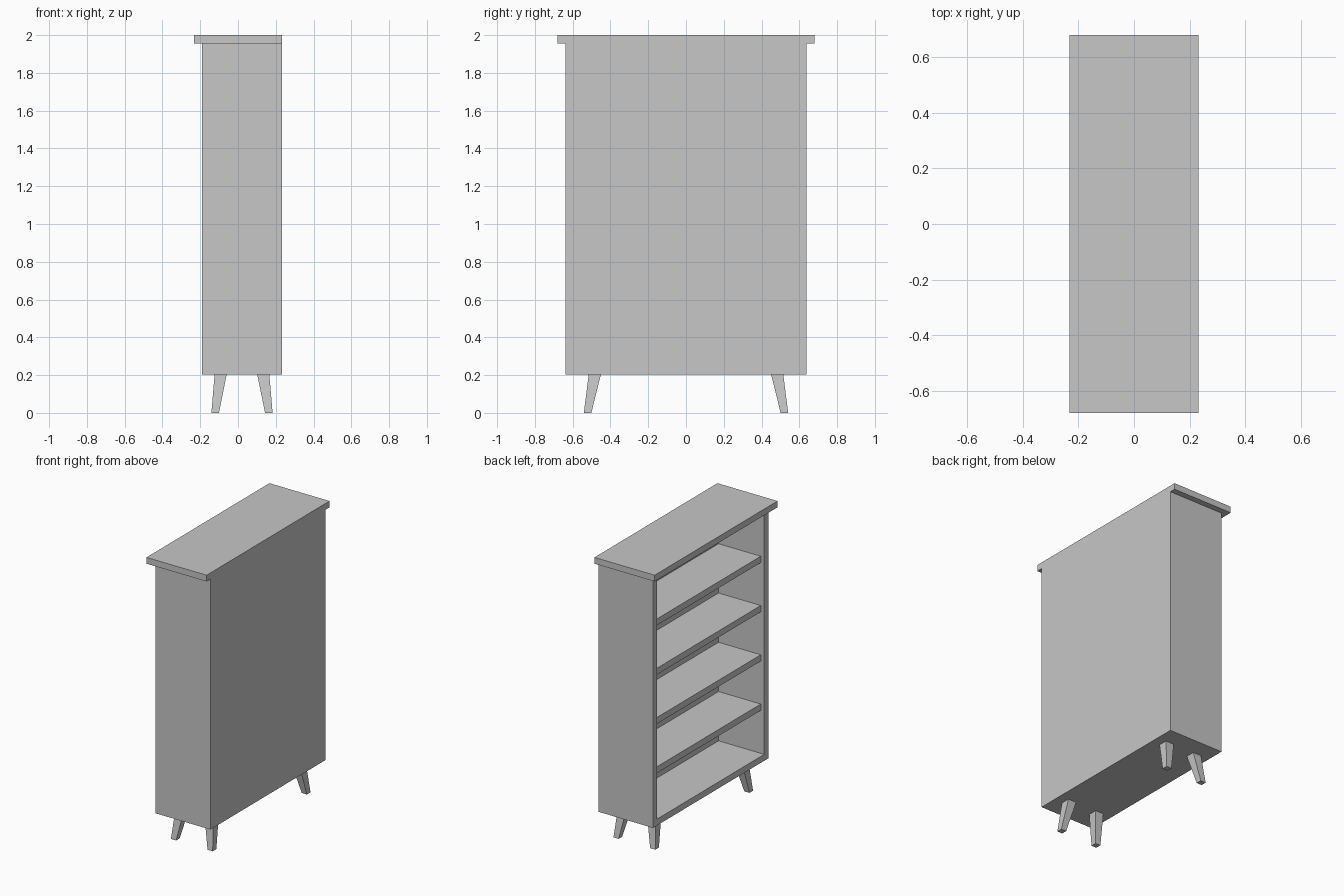
import bpy
import bmesh
from mathutils import Vector

cube = bpy.data.objects.get("Cube")
if cube:
    bpy.data.objects.remove(cube, do_unlink=True)

grey = bpy.data.materials.new("plain_grey")
grey.use_nodes = True
GREY = (0.57, 0.57, 0.57, 1)
grey.diffuse_color = GREY
grey.node_tree.nodes["Principled BSDF"].inputs["Base Color"].default_value = GREY


def add_part(name, low, high, shape=None):
    """Box between two corners; shape may move each vertex."""
    bm = bmesh.new()
    bmesh.ops.create_cube(bm, size=1)
    low, high = Vector(low), Vector(high)
    for v in bm.verts:
        v.co = Vector(l + (c + 0.5) * (h - l) for l, h, c in zip(low, high, v.co))
        if shape:
            shape(v)
    mesh = bpy.data.meshes.new(name)
    bm.to_mesh(mesh)
    bm.free()
    mesh.materials.append(grey)
    obj = bpy.data.objects.new(name, mesh)
    bpy.context.collection.objects.link(obj)
    return obj


# Main dimensions; the open side faces -x
OPEN, BACK, BACK_IN = -0.191, 0.233, 0.163
WIDE, BOARD = 0.638, 0.045
BASE, LID = 0.203, 1.956
INNER = WIDE - BOARD
FLOOR = BASE + BOARD

# Carcass
for side, label in ((-1, "front"), (1, "rear")):
    y = sorted((side * INNER, side * WIDE))
    add_part(label + "_side_panel", (OPEN, y[0], BASE), (BACK, y[1], LID))
add_part("back_panel", (BACK_IN, -INNER, BASE), (BACK, INNER, LID))
add_part("bottom_panel", (OPEN, -INNER, BASE), (BACK_IN, INNER, FLOOR))
add_part("inner_top_panel", (OPEN, -INNER, 1.93), (BACK_IN, INNER, LID))
add_part("top_slab", (-BACK, -0.68, LID), (BACK, 0.68, 2))

# Shelves, set back from the open edge
for i in range(1, 5):
    top = FLOOR + i * 0.345
    add_part(f"shelf_{i}", (OPEN + 0.027, -INNER, top - BOARD), (BACK_IN, INNER, top))

# Splayed, tapered legs
MID = (OPEN + BACK) / 2
for sx in (-1, 1):
    for sy in (-1, 1):
        def splay(v, sx=sx, sy=sy):
            upper = v.co.z > BASE / 2
            half = 0.032 if upper else 0.02
            cx, cy = (0.113, 0.483) if upper else (0.142, 0.521)
            v.co.x = MID + sx * cx + v.co.x * half
            v.co.y = sy * cy + v.co.y * half

        name = ("front" if sy < 0 else "rear") + ("_left_leg" if sx > 0 else "_right_leg")
        add_part(name, (-1, -1, 0), (1, 1, BASE), splay)
